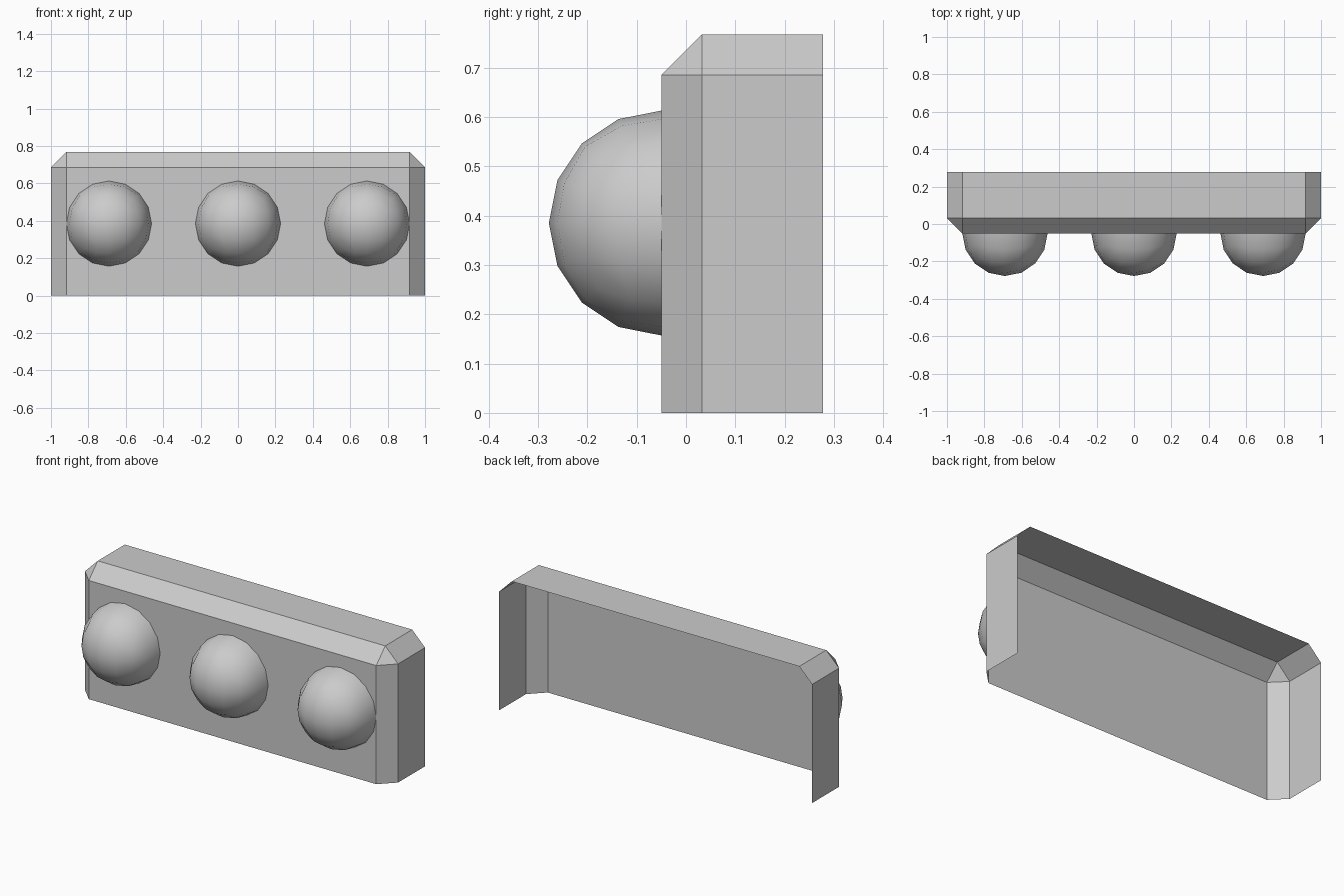
import bpy, bmesh, math
from mathutils import Vector

if "Cube" in bpy.data.objects:
    bpy.data.objects.remove(bpy.data.objects["Cube"])

FRONT, BACK, TOP = -0.05, 0.278, 0.767
CHAMFER, RADIUS = 0.082, 0.228


def finish(bm, name, smooth=False):
    for f in bm.faces:
        f.smooth = smooth
    mesh = bpy.data.meshes.new(name)
    bm.to_mesh(mesh)
    bm.free()
    obj = bpy.data.objects.new(name, mesh)
    bpy.context.collection.objects.link(obj)
    return obj


# Casing: chamfered shell, open at the back and the bottom
bm = bmesh.new()
bmesh.ops.create_cube(bm, size=1)
for v in bm.verts:
    v.co = (v.co.x * 2,
            BACK if v.co.y > 0 else FRONT,
            TOP if v.co.z > 0 else 0)
bm.normal_update()


def is_open(f):
    return f.normal.y > 0.9 or f.normal.z < -0.9


edges = [e for e in bm.edges if not any(is_open(f) for f in e.link_faces)]
bmesh.ops.bevel(bm, geom=edges, offset=CHAMFER, offset_type='OFFSET',
                segments=1, profile=0.5, affect='EDGES')
bm.normal_update()
bmesh.ops.delete(bm, geom=[f for f in bm.faces if is_open(f)], context='FACES')
finish(bm, "casing")


# Domes: front half of a rounded cube, 16 sides around
def dome(name, x):
    bm = bmesh.new()
    bmesh.ops.create_cube(bm, size=2)
    bmesh.ops.subdivide_edges(bm, edges=bm.edges[:], cuts=3, use_grid_fill=True)
    for v in bm.verts:
        v.co = Vector([math.tan(c * math.pi / 4) for c in v.co]).normalized() * RADIUS
    bmesh.ops.delete(bm, geom=[v for v in bm.verts if v.co.y > 0.001], context='VERTS')
    obj = finish(bm, name, smooth=True)
    obj.location = (x, FRONT, 0.385)


for side, x in (("left", -0.69), ("middle", 0), ("right", 0.69)):
    dome(side + "_dome", x)
